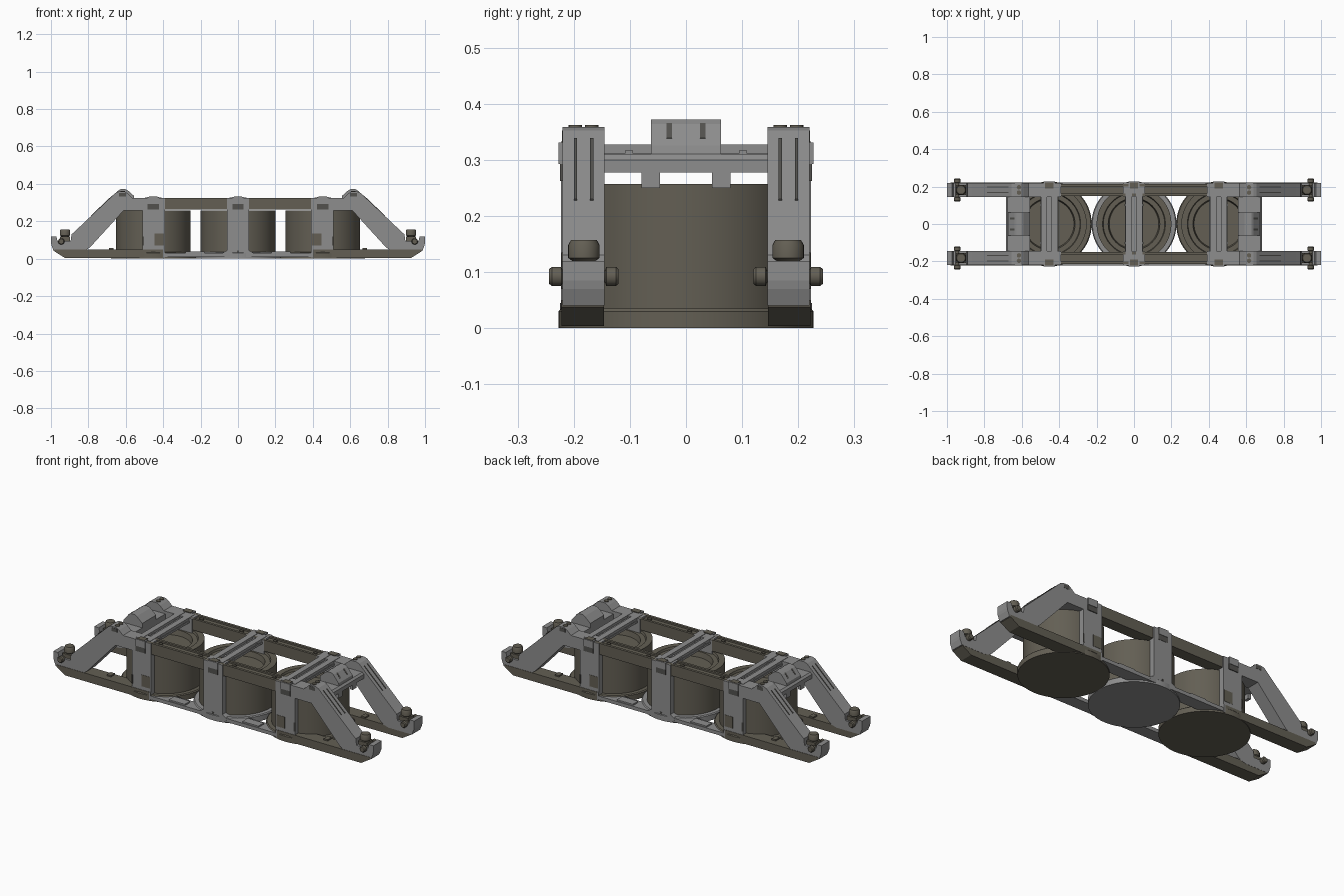
import bpy, bmesh, math
from mathutils import Vector, Matrix

if "Cube" in bpy.data.objects:
    bpy.data.objects.remove(bpy.data.objects["Cube"])


def material(name, rgb):
    m = bpy.data.materials.new(name)
    m.diffuse_color = (*rgb, 1)
    m.use_nodes = True
    m.node_tree.nodes["Principled BSDF"].inputs["Base Color"].default_value = m.diffuse_color
    return m


GREY = material("mid_grey", (0.27, 0.27, 0.27))
DARK = material("dark_olive_grey", (0.125, 0.114, 0.088))
BLACK = material("slot_shadow_grey", (0.085, 0.083, 0.076))


def finish(name, bm, mat, smooth=False):
    bmesh.ops.recalc_face_normals(bm, faces=bm.faces[:])
    me = bpy.data.meshes.new(name)
    bm.to_mesh(me)
    bm.free()
    me.materials.append(mat)
    ob = bpy.data.objects.new(name, me)
    bpy.context.collection.objects.link(ob)
    if smooth:
        bpy.ops.object.select_all(action='DESELECT')
        ob.select_set(True)
        bpy.context.view_layer.objects.active = ob
        bpy.ops.object.shade_smooth_by_angle(angle=math.radians(30))
    return ob


def prism(name, pts, y0, y1, mat, sx=1, sy=1):
    """Extrude an x-z outline from y0 to y1, mirrored by sx and sy."""
    bm = bmesh.new()
    f = bm.faces.new([bm.verts.new((x * sx, y0 * sy, z)) for x, z in pts])
    r = bmesh.ops.extrude_face_region(bm, geom=[f])
    vs = [v for v in r['geom'] if isinstance(v, bmesh.types.BMVert)]
    bmesh.ops.translate(bm, verts=vs, vec=(0, (y1 - y0) * sy, 0))
    return finish(name, bm, mat)


def box(name, x0, x1, y0, y1, z0, z1, mat, sx=1, sy=1):
    return prism(name, [(x0, z0), (x1, z0), (x1, z1), (x0, z1)], y0, y1, mat, sx, sy)


def lathe(name, prof, loc, mat, seg=64, along_y=False):
    """Spin a radius-height profile about z (or y)."""
    bm = bmesh.new()
    rings = []
    for r, z in prof:
        if r == 0:
            rings.append([bm.verts.new((0, 0, z))] * seg)
        else:
            rings.append([bm.verts.new((r * math.cos(a), r * math.sin(a), z))
                          for a in (2 * math.pi * i / seg for i in range(seg))])
    for a, b in zip(rings, rings[1:]):
        for i in range(seg):
            j = (i + 1) % seg
            bm.faces.new(list(dict.fromkeys([a[i], a[j], b[j], b[i]])))
    if along_y:
        bmesh.ops.rotate(bm, verts=bm.verts[:], matrix=Matrix.Rotation(-math.pi / 2, 3, 'X'))
    bmesh.ops.translate(bm, verts=bm.verts[:], vec=Vector(loc))
    return finish(name, bm, mat, True)


# Three drums with stepped recesses on top and wide base flanges
drum = [(0, 0.02), (0.2, 0.02), (0.2, 0.257), (0.168, 0.257), (0.164, 0.245),
        (0.138, 0.245), (0.132, 0.215), (0, 0.215)]
for n, x in (("left", -0.453), ("middle", 0), ("right", 0.453)):
    lathe(n + "_drum", drum, (x, 0, 0), DARK)
    lathe(n + "_base_flange", [(0, 0), (0.227, 0), (0.227, 0.03), (0.222, 0.035), (0, 0.035)],
          (x, 0, 0), GREY if n == "middle" else DARK)

# Outlines of the end frame and the bottom skid rail
frame = [(0.985, 0.04), (0.997, 0.07), (1.0, 0.085), (1.0, 0.12), (0.972, 0.12), (0.965, 0.095),
         (0.895, 0.095), (0.89, 0.13), (0.866, 0.152), (0.655, 0.352), (0.64, 0.358), (0.605, 0.358),
         (0.59, 0.348), (0.565, 0.325), (0.39, 0.325), (0.39, 0.02), (0.51, 0.02), (0.51, 0.257),
         (0.612, 0.257), (0.79, 0.062), (0.81, 0.048), (0.84, 0.04)]
rail = [(0.39, 0.004), (0.925, 0.004), (0.98, 0.038), (0.98, 0.05), (0.39, 0.05)]
bolt = [(0, 0), (0.021, 0), (0.021, 0.04), (0.028, 0.045), (0.028, 0.068), (0.023, 0.077), (0, 0.077)]
pin = [(0, -0.062), (0.013, -0.062), (0.017, -0.057), (0.017, -0.04), (0.011, -0.038), (0.011, 0.038),
       (0.017, 0.04), (0.017, 0.057), (0.013, 0.062), (0, 0.062)]

for sy in (-1, 1):
    side = "front" if sy < 0 else "back"
    for sx in (-1, 1):
        tag = f"{side}_{'left' if sx < 0 else 'right'}_"
        prism(tag + "end_frame", frame, 0.145, 0.22, GREY, sx, sy)
        prism(tag + "skid_rail", rail, 0.146, 0.222, DARK, sx, sy)
        # rail lugs and joint
        box(tag + "rail_lug", 0.665, 0.69, 0.15, 0.185, 0.045, 0.058, DARK, sx, sy)
        box(tag + "frame_foot_strap", 0.39, 0.40, 0.146, 0.223, 0.006, 0.05, GREY, sx, sy)
        # foot bolt, nut and cross pin
        lathe(tag + "foot_bolt", bolt, (0.925 * sx, 0.182 * sy, 0.08), DARK, 24)
        box(tag + "foot_nut", 0.898, 0.952, 0.156, 0.208, 0.09, 0.118, DARK, sx, sy)
        lathe(tag + "foot_pin", pin, (0.945 * sx, 0.182 * sy, 0.092), DARK, 20, True)
        # grooves on the sloping arm
        for i, y in enumerate((0.165, 0.194)):
            k = (0.152 - 0.352) / (0.866 - 0.655)
            za = lambda x: 0.352 + (x - 0.655) * k
            prism(f"{tag}arm_groove_{i}", [(0.67, za(0.67) - .005), (0.785, za(0.785) - .005),
                                           (0.787, za(0.785) + .001), (0.672, za(0.67) + .001)],
                  y, y + 0.006, BLACK, sx, sy)
            lathe(f"{tag}shoulder_screw_{i}", [(0, 0), (0.012, 0), (0.012, 0.009), (0, 0.009)],
                  (0.615 * sx, (y + 0.003) * sy, 0.353), DARK, 16)
        # pillar window, clip at the top of the pillar
        box(tag + "pillar_window", 0.395, 0.447, 0.218, 0.2215, 0.07, 0.135, DARK, sx, sy)
        box(tag + "pillar_slot", 0.503, 0.511, 0.218, 0.2215, 0.07, 0.12, BLACK, sx, sy)
        box(tag + "shoulder_slot", 0.6, 0.635, 0.218, 0.2212, 0.332, 0.352, BLACK, sx, sy)
        # small plates on the lower strap
        box(tag + "strap_plate", 0.18, 0.28, 0.17, 0.218, 0.03, 0.038, GREY, sx, sy)

    # dark top rail with a channel along it, and grey lower strap
    box(side + "_top_rail", -0.42, 0.42, 0.15, 0.215, 0.262, 0.316, DARK, 1, sy)
    for i, (a, b) in enumerate(((0.15, 0.164), (0.2, 0.215))):
        box(f"{side}_top_rail_lip_{i}", -0.42, 0.42, a, b, 0.314, 0.325, DARK, 1, sy)
    for sx in (-1, 1):
        for i, x in enumerate((0.095, 0.345)):
            box(f"{side}_rail_stud_{i}", x, x + 0.02, 0.175, 0.19, 0.31, 0.323, DARK, sx, sy)
    box(side + "_lower_strap", -0.4, 0.4, 0.15, 0.222, 0.01, 0.03, GREY, 1, sy)

    # middle pillar, flared at the base
    prism(side + "_middle_pillar", [(-0.085, 0.008), (0.085, 0.008), (0.08, 0.032), (0.058, 0.045),
                                    (0.058, 0.325), (-0.058, 0.325), (-0.058, 0.045), (-0.08, 0.032)],
          0.148, 0.223, GREY, 1, sy)
    box(side + "_middle_pillar_slot", -0.006, 0.006, 0.222, 0.2245, 0.008, 0.045, BLACK, 1, sy)

    # latches where the cross bars meet the frames
    for n, x in (("left", -0.453), ("middle", 0), ("right", 0.453)):
        box(f"{side}_{n}_latch", x - 0.03, x + 0.03, 0.2, 0.227, 0.292, 0.331, GREY, 1, sy)
        box(f"{side}_{n}_latch_recess", x - 0.03, x + 0.03, 0.218, 0.2245, 0.262, 0.292, BLACK, 1, sy)
        box(f"{side}_{n}_latch_cap", x - 0.022, x + 0.022, 0.19, 0.222, 0.329, 0.333, DARK, 1, sy)

# Double cross bars over each drum
for n, x in (("left", -0.453), ("middle", 0), ("right", 0.453)):
    box(n + "_cross_plate", x - 0.048, x + 0.048, -0.2, 0.2, 0.3, 0.312, GREY)
    for s in (-1, 1):
        box(f"{n}_cross_bar", x + s * 0.012, x + s * 0.045, -0.2, 0.2, 0.31, 0.327, GREY)
    for s in (-1, 1):
        box(f"{n}_cross_peg", x - 0.05, x + 0.05, 0.095, 0.108, 0.308, 0.317, GREY, 1, s)

# End bridges with a raised hood and hanging tabs
hood = [(0.555, 0.3), (0.555, 0.335), (0.59, 0.366), (0.602, 0.372), (0.628, 0.372),
        (0.64, 0.364), (0.672, 0.325), (0.676, 0.3)]
for sx in (-1, 1):
    tag = "left_" if sx < 0 else "right_"
    prism(tag + "bridge_plate", [(0.555, 0.28), (0.672, 0.277), (0.685, 0.277), (0.685, 0.3),
                                 (0.675, 0.31), (0.555, 0.31)], -0.146, 0.146, GREY, sx)
    prism(tag + "bridge_hood", hood, -0.062, 0.062, GREY, sx)
    for sy in (-1, 1):
        box(tag + "bridge_tab", 0.668, 0.685, 0.046, 0.079, 0.25, 0.28, GREY, sx, sy)
        prism(tag + "hood_slot", [(0.637, 0.362), (0.66, 0.335), (0.662, 0.339), (0.64, 0.3655)],
              0.025, 0.035, BLACK, sx, sy)
